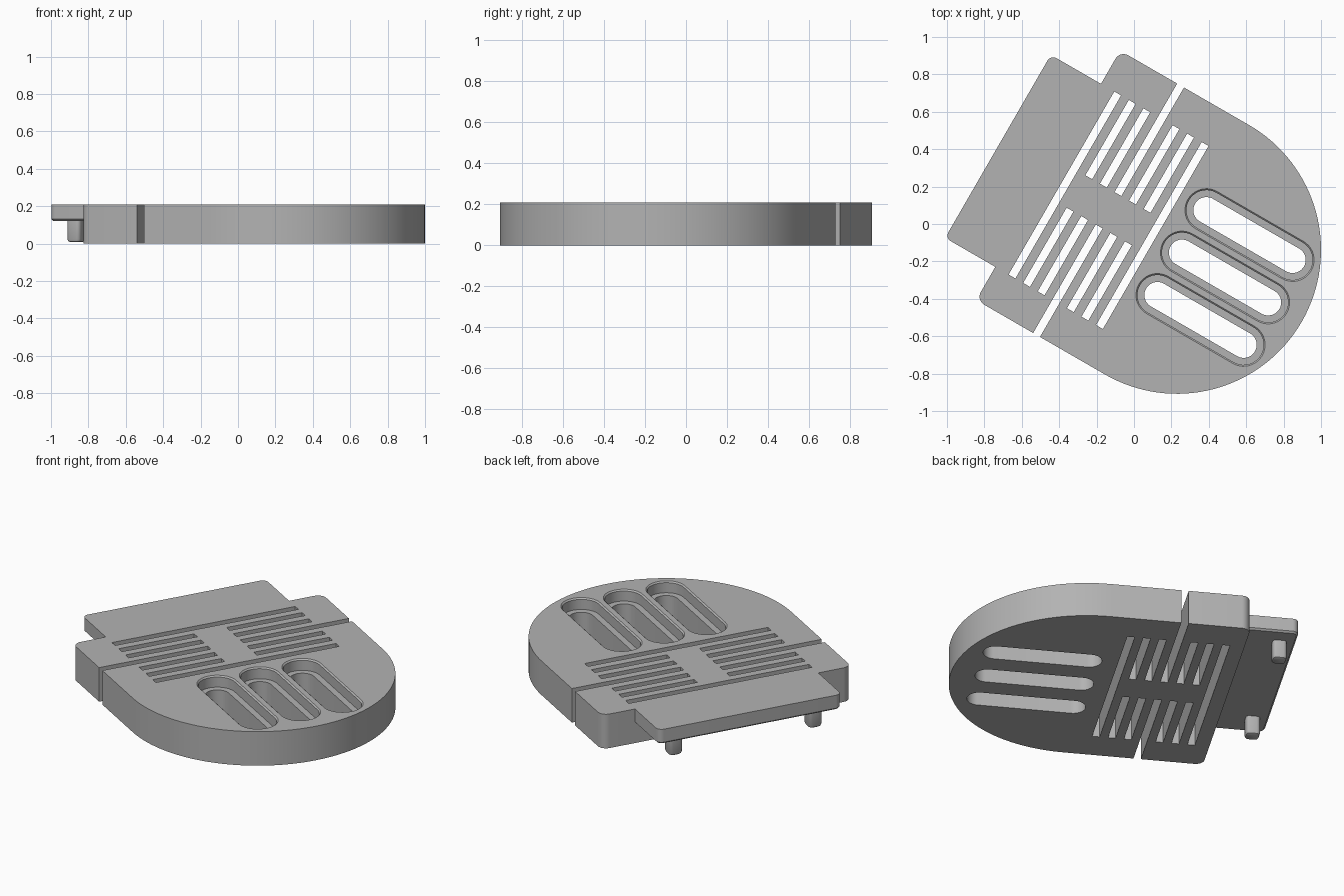
import bpy, bmesh
from math import cos, sin, pi, radians

cube = bpy.data.objects.get("Cube")
if cube:
    bpy.data.objects.remove(cube, do_unlink=True)

HEIGHT = 0.21
HALF = 0.77          # half width of the body
EDGE = -0.53         # straight end of the body
TAB_HALF = 0.565

grey = bpy.data.materials.new("plain grey")
grey.use_nodes = True
colour = (0.45, 0.45, 0.45, 1)
grey.diffuse_color = colour
grey.node_tree.nodes["Principled BSDF"].inputs["Base Color"].default_value = colour


def arc(cx, cy, r, start, end, steps):
    """Points on an arc, angles in quarter turns."""
    angles = [(start + (end - start) * i / steps) * pi / 2 for i in range(steps + 1)]
    return [(cx + r * cos(a), cy + r * sin(a)) for a in angles]


def rectangle(u0, u1, v0, v1):
    return [(u0, v0), (u1, v0), (u1, v1), (u0, v1)]


def stadium(u0, u1, v, r):
    return arc(u1, v, r, -1, 1, 20) + arc(u0, v, r, 1, 3, 20)


def loft(bm, levels):
    """Closed solid through a stack of (z, outline) levels."""
    rings = [[bm.verts.new((x, y, z)) for x, y in outline] for z, outline in levels]
    bm.faces.new(rings[0][::-1])
    bm.faces.new(rings[-1])
    for low, high in zip(rings, rings[1:]):
        n = len(low)
        for i in range(n):
            j = (i + 1) % n
            bm.faces.new((low[i], low[j], high[j], high[i]))


def make_object(name, bm):
    mesh = bpy.data.meshes.new(name)
    bmesh.ops.recalc_face_normals(bm, faces=bm.faces)
    bm.to_mesh(mesh)
    bm.free()
    mesh.materials.append(grey)
    obj = bpy.data.objects.new(name, mesh)
    bpy.context.collection.objects.link(obj)
    return obj


def activate(obj):
    bpy.ops.object.select_all(action='DESELECT')
    obj.select_set(True)
    bpy.context.view_layer.objects.active = obj


# Body: one round end, one straight end with rounded corners
R = 0.05
outline = (arc(0.2656, 0, HALF, -1, 1, 64)
           + arc(EDGE + R, HALF - R, R, 1, 2, 8)
           + arc(EDGE + R, R - HALF, R, 2, 3, 8))
bm = bmesh.new()
loft(bm, [(0, outline), (HEIGHT, outline)])
body = make_object("body", bm)

# Cutter: spring slots, side gaps and stepped oval openings
bm = bmesh.new()
HALF_SLOT = 0.021
PITCH = 0.09
GAP = -0.157


def cut_slot(u, v0, v1):
    shape = rectangle(u - HALF_SLOT, u + HALF_SLOT, v0, v1)
    loft(bm, [(-0.1, shape), (HEIGHT + 0.1, shape)])


for step in range(-3, 4):
    u = GAP + step * PITCH
    if abs(step) == 3:
        cut_slot(u, -TAB_HALF, TAB_HALF)
    else:
        outer = HALF + 0.1 if step == 0 else TAB_HALF
        cut_slot(u, 0.1, outer)
        cut_slot(u, -outer, -0.1)

for v in (-0.262, 0, 0.262):
    profile = [(-0.1, 0.07), (0.14, 0.07), (0.14, 0.107),
               (HEIGHT - 0.008, 0.107), (HEIGHT + 0.008, 0.123)]
    loft(bm, [(z, stadium(0.296, 0.828, v, r)) for z, r in profile])
cutter = make_object("opening_cutter", bm)
cutter.hide_render = True

cut = body.modifiers.new("openings", 'BOOLEAN')
cut.operation = 'DIFFERENCE'
cut.solver = 'EXACT'
cut.object = cutter
activate(body)
bpy.ops.object.modifier_apply(modifier=cut.name)
bpy.data.objects.remove(cutter, do_unlink=True)

# Thin tab on the straight end, with softened lower rim


def tab_outline(inset):
    r = 0.035
    u, v = -0.84 + r, TAB_HALF - r
    return ([(EDGE, inset - TAB_HALF), (EDGE, TAB_HALF - inset)]
            + arc(u, v, r - inset, 1, 2, 8) + arc(u, -v, r - inset, 2, 3, 8))


bm = bmesh.new()
loft(bm, [(0.12, tab_outline(0.01)), (0.13, tab_outline(0)), (HEIGHT, tab_outline(0))])
parts = [body, make_object("tab", bm)]

# Two rounded pegs under the tab


def peg_outline(v, half):
    r = 0.02
    u, h = -0.75, half - r
    return (arc(u + h, v + h, r, 0, 1, 4) + arc(u - h, v + h, r, 1, 2, 4)
            + arc(u - h, v - h, r, 2, 3, 4) + arc(u + h, v - h, r, 3, 4, 4))


for name, v in (("left_peg", 0.43), ("right_peg", -0.43)):
    bm = bmesh.new()
    levels = [(0.008, 0.03), (0.012, 0.036), (0.022, 0.04), (0.121, 0.04)]
    loft(bm, [(z, peg_outline(v, half)) for z, half in levels])
    parts.append(make_object(name, bm))

# Turn the whole part and smooth the curved walls
for obj in parts:
    obj.rotation_euler.z = radians(-30)
    obj.location.y = -0.005
    activate(obj)
    bpy.ops.object.shade_smooth_by_angle(angle=radians(30))
